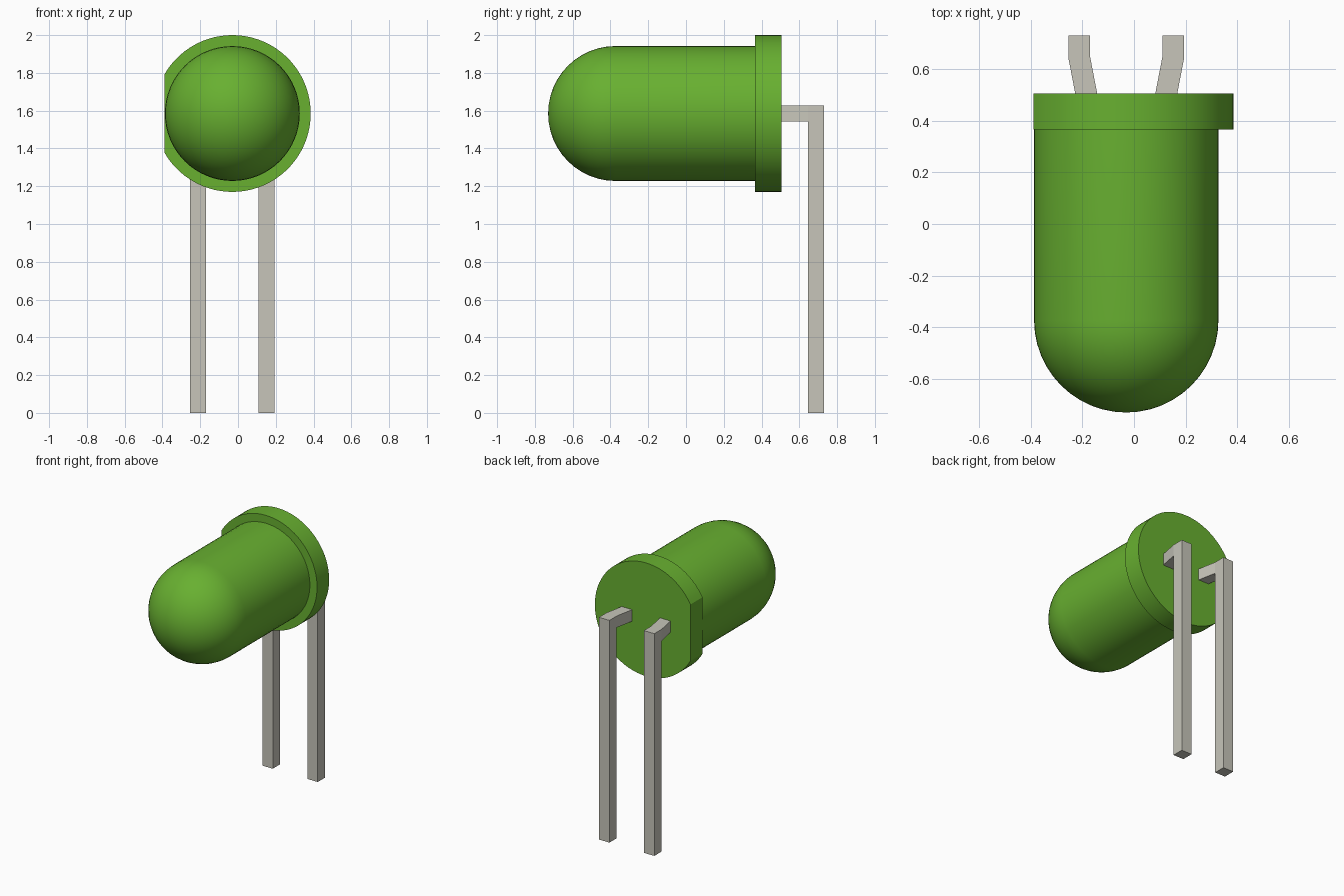
import bpy, bmesh, math

cube = bpy.data.objects.get("Cube")
if cube:
    bpy.data.objects.remove(cube, do_unlink=True)

AXIS_X, AXIS_Z = -0.03, 1.585       # lens axis, running along y
LENS_R, RIM_R = 0.357, 0.415
TIP_Y, RIM_Y, BACK_Y = -0.73, 0.365, 0.505
SEGMENTS = 64


def make_material(name, color):
    mat = bpy.data.materials.new(name)
    mat.use_nodes = True
    mat.diffuse_color = color
    mat.node_tree.nodes["Principled BSDF"].inputs["Base Color"].default_value = color
    return mat


green = make_material("lens green", (0.138, 0.434, 0.03, 1))
metal = make_material("lead grey", (0.57, 0.56, 0.49, 1))


def make_object(name, bm, mat, smooth=False):
    bmesh.ops.recalc_face_normals(bm, faces=bm.faces)
    mesh = bpy.data.meshes.new(name)
    bm.to_mesh(mesh)
    bm.free()
    mesh.materials.append(mat)
    obj = bpy.data.objects.new(name, mesh)
    bpy.context.collection.objects.link(obj)
    if smooth:
        bpy.ops.object.select_all(action='DESELECT')
        obj.select_set(True)
        bpy.context.view_layer.objects.active = obj
        bpy.ops.object.shade_smooth_by_angle(angle=math.radians(30))
    return obj


# Domed lens: a quarter-circle and straight side spun round the axis
bm = bmesh.new()
steps = 12
profile = []
for i in range(steps + 1):
    a = math.pi / 2 * i / steps
    profile.append((LENS_R * math.sin(a), TIP_Y + LENS_R * (1 - math.cos(a))))
profile.append((LENS_R, RIM_Y))
verts = [bm.verts.new((AXIS_X + r, y, AXIS_Z)) for r, y in profile]
edges = [bm.edges.new(pair) for pair in zip(verts, verts[1:])]
bmesh.ops.spin(bm, geom=verts + edges, cent=(AXIS_X, 0, AXIS_Z), axis=(0, 1, 0),
               angle=math.tau, steps=SEGMENTS, use_duplicate=False)
bmesh.ops.remove_doubles(bm, verts=bm.verts, dist=0.0005)
make_object("lens", bm, green, smooth=True)

# Rim: a disc with one flat side, flush with the lens
bm = bmesh.new()
sweep = math.pi - math.acos(0.36 / RIM_R)
outline = []
for i in range(SEGMENTS + 1):
    a = -sweep + 2 * sweep * i / SEGMENTS
    outline.append(bm.verts.new((AXIS_X + RIM_R * math.cos(a), RIM_Y,
                                 AXIS_Z + RIM_R * math.sin(a))))
face = bm.faces.new(outline)
ext = bmesh.ops.extrude_face_region(bm, geom=[face], use_keep_orig=True)
for v in ext["geom"]:
    if isinstance(v, bmesh.types.BMVert):
        v.co.y = BACK_Y
make_object("rim", bm, green, smooth=True)

# Leads: splayed arms that turn straight down into square legs
HALF = 0.0425


def make_lead(name, side):
    bm = bmesh.new()
    rings = []
    path = [(0.155, BACK_Y), (0.182, 0.645), (0.182, 0.73)]
    for offset, y in path:
        x = AXIS_X + side * offset
        rings.append([bm.verts.new((x + dx * HALF, y, AXIS_Z + dz * HALF))
                      for dx, dz in ((-1, -1), (1, -1), (1, 1), (-1, 1))])
    bm.faces.new(rings[0])
    bm.faces.new(rings[-1])
    bottom = None
    for a, b in zip(rings, rings[1:]):
        for k in range(4):
            n = (k + 1) % 4
            f = bm.faces.new((a[k], a[n], b[n], b[k]))
            if k == 0:
                bottom = f
    leg = bmesh.ops.extrude_discrete_faces(bm, faces=[bottom])["faces"][0]
    for v in leg.verts:
        v.co.z = 0
    bmesh.ops.remove_doubles(bm, verts=bm.verts, dist=0.0001)
    return make_object(name, bm, metal)


make_lead("left_lead", 1)
make_lead("right_lead", -1)
